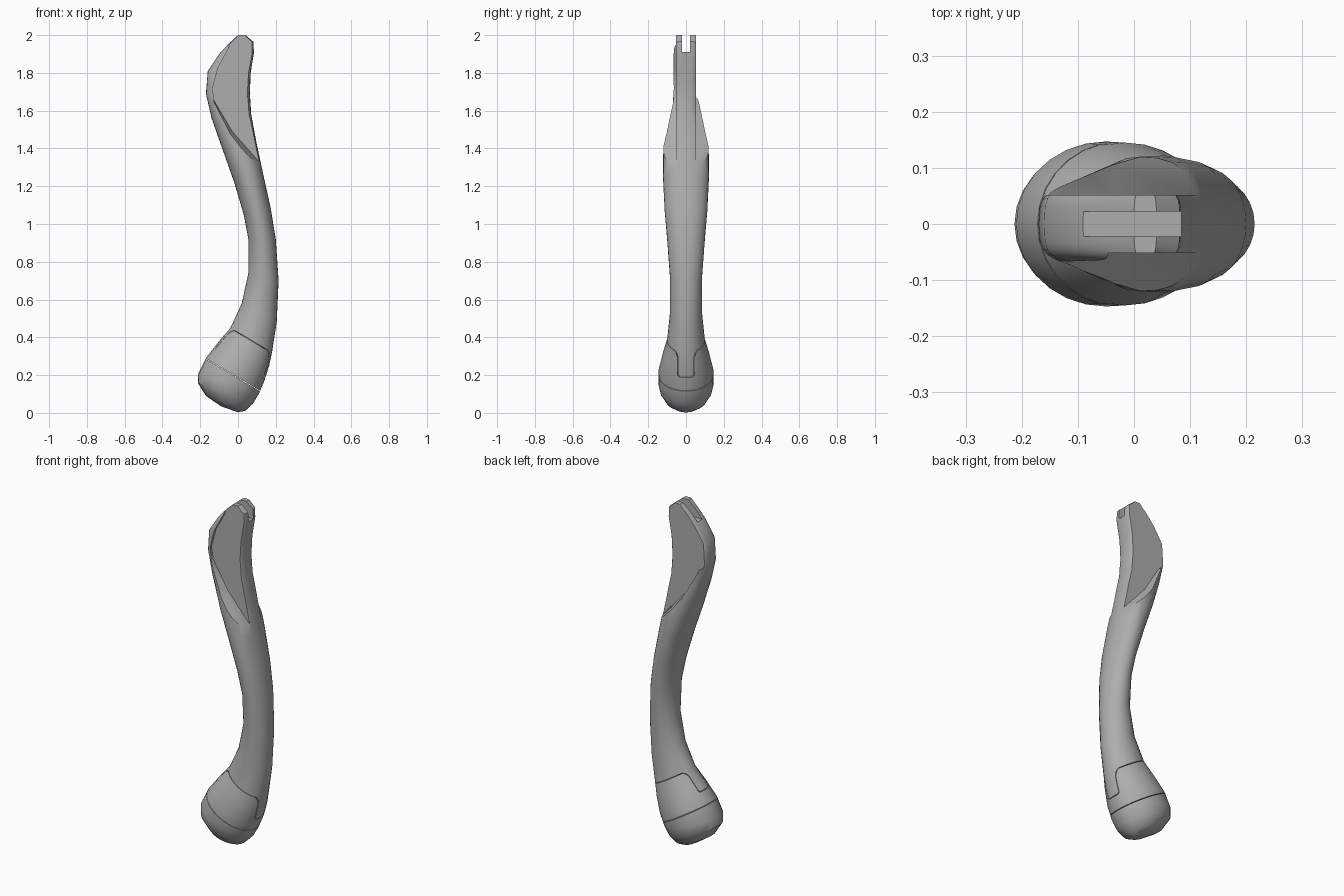
import bpy, bmesh, math
from mathutils import Vector

if "Cube" in bpy.data.objects:
    bpy.data.objects.remove(bpy.data.objects["Cube"])

grey = bpy.data.materials.new("handle grey")
grey.use_nodes = True
grey.diffuse_color = (0.42, 0.42, 0.42, 1)
grey.node_tree.nodes["Principled BSDF"].inputs["Base Color"].default_value = (0.42, 0.42, 0.42, 1)


def loft(name, rings):
    """Skin a list of closed rings and cap both ends."""
    bm = bmesh.new()
    loops = [[bm.verts.new(p) for p in ring] for ring in rings]
    n = len(loops[0])
    for a, b in zip(loops, loops[1:]):
        for i in range(n):
            j = (i + 1) % n
            bm.faces.new((a[i], a[j], b[j], b[i]))
    bm.faces.new(loops[0])
    bm.faces.new(loops[-1])
    bmesh.ops.recalc_face_normals(bm, faces=bm.faces)
    mesh = bpy.data.meshes.new(name)
    bm.to_mesh(mesh)
    bm.free()
    obj = bpy.data.objects.new(name, mesh)
    bpy.context.collection.objects.link(obj)
    mesh.materials.append(grey)
    return obj


def section(lx, lz, rx, rz, w, power, n=28):
    """Rounded cross-section between a left and a right edge point."""
    left, right = Vector((lx, 0, lz)), Vector((rx, 0, rz))
    mid, half = (left + right) / 2, (right - left) / 2
    ring = []
    for i in range(n):
        a = math.tau * i / n
        c, s = math.cos(a), math.sin(a)
        u = math.copysign(abs(c) ** power, c)
        v = math.copysign(abs(s) ** power, s)
        ring.append(mid + half * u + Vector((0, w * v, 0)))
    return ring


# Curved handle: left edge, right edge, half width, squareness
sections = [
    (-0.09, 0.035, 0.00, 0.003, 0.05, 1),
    (-0.17, 0.09, 0.04, 0.012, 0.10, 1),
    (-0.213, 0.16, 0.08, 0.05, 0.135, 1),
    (-0.21, 0.21, 0.11, 0.10, 0.147, 1),
    (-0.17, 0.29, 0.14, 0.17, 0.145, 1),
    (-0.10, 0.38, 0.165, 0.25, 0.122, 1),
    (-0.04, 0.45, 0.18, 0.32, 0.10, 1),
    (0.02, 0.58, 0.205, 0.48, 0.085, 1),
    (0.055, 0.74, 0.215, 0.70, 0.085, 1),
    (0.055, 0.92, 0.20, 0.92, 0.10, 1),
    (0.03, 1.05, 0.172, 1.09, 0.113, 1),
    (-0.02, 1.22, 0.13, 1.28, 0.122, 0.95),
    (-0.08, 1.39, 0.10, 1.42, 0.12, 0.9),
    (-0.14, 1.56, 0.07, 1.58, 0.092, 0.8),
    (-0.17, 1.69, 0.063, 1.69, 0.073, 0.6),
    (-0.16, 1.81, 0.067, 1.80, 0.069, 0.5),
    (-0.10, 1.90, 0.085, 1.91, 0.068, 0.5),
    (-0.05, 1.955, 0.082, 1.965, 0.066, 0.5),
    (0.0, 2.0, 0.04, 2.0, 0.06, 0.5),
]
handle = loft("handle", [section(*s) for s in sections])


def cut(name, rings):
    """Subtract a lofted cutter from the handle."""
    cutter = loft(name, rings)
    cutter.hide_render = True
    mod = handle.modifiers.new(name, "BOOLEAN")
    mod.operation = "DIFFERENCE"
    mod.solver = "EXACT"
    mod.object = cutter
    bpy.context.view_layer.objects.active = handle
    bpy.ops.object.modifier_apply(modifier=name)
    bpy.data.objects.remove(cutter)


def scoop(name, side, inner, spread):
    """Flat-floored side recess whose lower wall flares outward."""
    outer = [(x - spread, z - 0.04) if z < 1.7 else (x, z) for x, z in inner]
    cut(name, [[(x, side * 0.052, z) for x, z in inner],
               [(x, side * 0.2, z) for x, z in outer]])


# Recess with a raised rim on the front, open recess on the back
lower = [(0.3, 1.3), (0.12, 1.32), (-0.03, 1.49), (-0.125, 1.65)]
scoop("front_recess", -1, lower + [(-0.135, 1.72), (-0.105, 1.83), (-0.05, 1.93),
                                   (-0.02, 2.1), (0.3, 2.1)], 0.03)
scoop("back_recess", 1, lower + [(-0.3, 1.78), (-0.3, 2.1), (0.3, 2.1)], 0.03)

# Slot that splits the tip into two prongs
slot = [(-0.022, 1.91), (0.022, 1.91), (0.022, 2.1), (-0.022, 2.1)]
cut("tip_slot", [[(x, y, z) for y, z in slot] for x in (-0.4, 0.4)])

# Thin panel seams, running along the tilt of the collar
along = Vector((0.86, 0, -0.51))
up = Vector((0.51, 0, 0.86))


def seam(name, path, origin, gap=0.003):
    """Slice a thin gap following a path across the handle."""
    back = [(y + math.copysign(gap, y) * (abs(y) < 0.06), h - gap) for y, h in reversed(path)]
    outline = path + back
    cut(name, [[origin + up * h + along * t + Vector((0, y, 0)) for y, h in outline]
               for t in (-0.4, 0.4)])


tongue = [(0.3, 0), (0.06, 0), (0.048, -0.012), (0.042, -0.03), (0.042, -0.12), (0.034, -0.13)]
seam("collar_top_seam", [(-y, h) for y, h in tongue] + tongue[::-1], Vector((0.07, 0, 0.385)))
seam("collar_bottom_seam", [(-0.3, 0), (0.3, 0)], Vector((-0.03, 0, 0.205)))

bpy.ops.object.select_all(action="DESELECT")
handle.select_set(True)
bpy.context.view_layer.objects.active = handle
bpy.ops.object.shade_smooth_by_angle(angle=math.radians(32))
